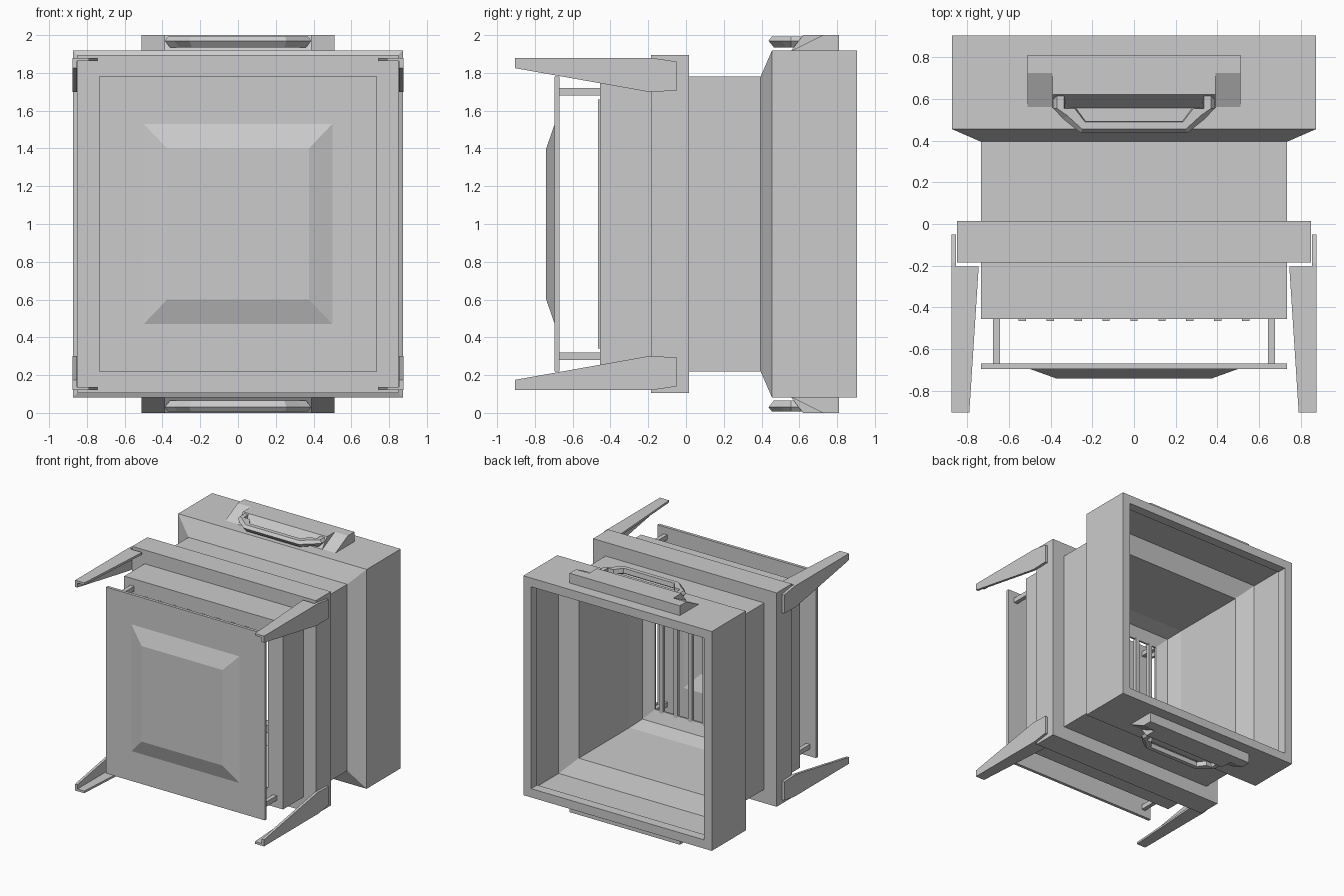
import bpy, bmesh

cube = bpy.data.objects.get("Cube")
if cube:
    bpy.data.objects.remove(cube, do_unlink=True)

grey = bpy.data.materials.new("light_grey")
grey.use_nodes = True
colour = (0.6, 0.6, 0.6, 1)
grey.diffuse_color = colour
grey.node_tree.nodes["Principled BSDF"].inputs["Base Color"].default_value = colour

MID = 1.0  # height of the duct axis; all parts are modelled around it


def finish(name, bm):
    bmesh.ops.recalc_face_normals(bm, faces=bm.faces)
    mesh = bpy.data.meshes.new(name)
    bm.to_mesh(mesh)
    bm.free()
    mesh.materials.append(grey)
    obj = bpy.data.objects.new(name, mesh)
    obj.location.z = MID
    bpy.context.collection.objects.link(obj)
    return obj


def skin(name, rings, closed):
    """Bridge rings of points; join the last to the first, or cap the ends."""
    bm = bmesh.new()
    loops = [[bm.verts.new(p) for p in ring] for ring in rings]
    n = len(loops[0])
    pairs = list(zip(loops, loops[1:]))
    if closed:
        pairs.append((loops[-1], loops[0]))
    else:
        bm.faces.new(loops[0])
        bm.faces.new(loops[-1])
    for a, b in pairs:
        for i in range(n):
            j = (i + 1) % n
            bm.faces.new((a[i], a[j], b[j], b[i]))
    return finish(name, bm)


def frame(hx, hz, y):
    return [(-hx, y, -hz), (hx, y, -hz), (hx, y, hz), (-hx, y, hz)]


def box(name, centre, size):
    (cx, cy, cz), (sx, sy, sz) = centre, [s / 2 for s in size]
    rings = [[(cx + x, y, cz + z) for x, y, z in frame(sx, sz, cy + s * sy)]
             for s in (-1, 1)]
    return skin(name, rings, False)


# Duct: one half-section of (half width, depth) carried round the rectangle
section = [
    (.873, .905), (.873, .455), (.735, .395), (.735, .015), (.85, .015),
    (.85, -.185), (.735, -.185), (.735, -.455), (.595, -.455), (.595, -.44),
    (.69, -.41), (.72, -.28), (.72, .39), (.86, .455), (.86, .825),
    (.80, .825), (.80, .905),
]
skin("duct_shell", [frame(h, h + .045, y) for h, y in section], True)

# Front plate with a raised, hollow-backed panel
plate = [(.365, .39, -.72), (.49, .52, -.67), (.735, .78, -.67),
         (.735, .78, -.695), (.5, .53, -.695), (.375, .4, -.74)]
skin("front_plate", [frame(*p) for p in plate], False)

# Grille bars across the front opening
for i in range(-4, 5):
    box("grille_bar", (i * .134, -.45, 0), (.035, .03, 1.32))

# Corner parts: spacer rods and L-shaped bracket arms
arm_side = [(-.905, .88), (-.185, .88), (-.05, .86), (-.05, .705),
            (-.2, .70), (-.905, .825)]
arm_cap = [(.875, -.905), (.79, -.905), (.745, -.205), (.875, -.205)]
for sx in (-1, 1):
    for sz in (-1, 1):
        box("spacer_rod", (sx * .66, -.563, sz * .70), (.035, .225, .04))
        skin("bracket_side", [[(sx * x, y, sz * z) for y, z in arm_side]
                              for x in (.853, .875)], False)
        skin("bracket_cap", [[(sx * x, y, sz * z) for x, y in arm_cap]
                             for z in (.862, .88)], False)

# Handles above and below
wedge = [(.81, .915), (.81, 1), (.725, 1), (.555, .915)]
block = [(.81, .915), (.81, 1), (.62, 1), (.555, .915)]
half_path = [(.36, .70), (.36, .555), (.31, .53), (.245, .465)]
path = [(-x, y) for x, y in half_path] + half_path[::-1]
grip = [(-.028, .97), (-.01, .993), (.025, .993), (.03, .955), (.0, .935)]
for sz in (-1, 1):
    for name, shape, x0, x1 in (("handle_end", wedge, -.51, -.39),
                                ("handle_end", wedge, .39, .51),
                                ("handle_base", block, -.39, .39)):
        skin(name, [[(x, y, sz * z) for y, z in shape] for x in (x0, x1)], False)
    rings = []
    for x, y in path:
        # Side legs spread the grip section sideways, the front bar in depth
        side = (x > 0) - (x < 0)
        nx = side if y > .5 else side * .4
        ny = 0 if y > .54 else 1
        rings.append([(x - nx * d, y + ny * d, sz * z) for d, z in grip])
    skin("handle_grip", rings, False)
